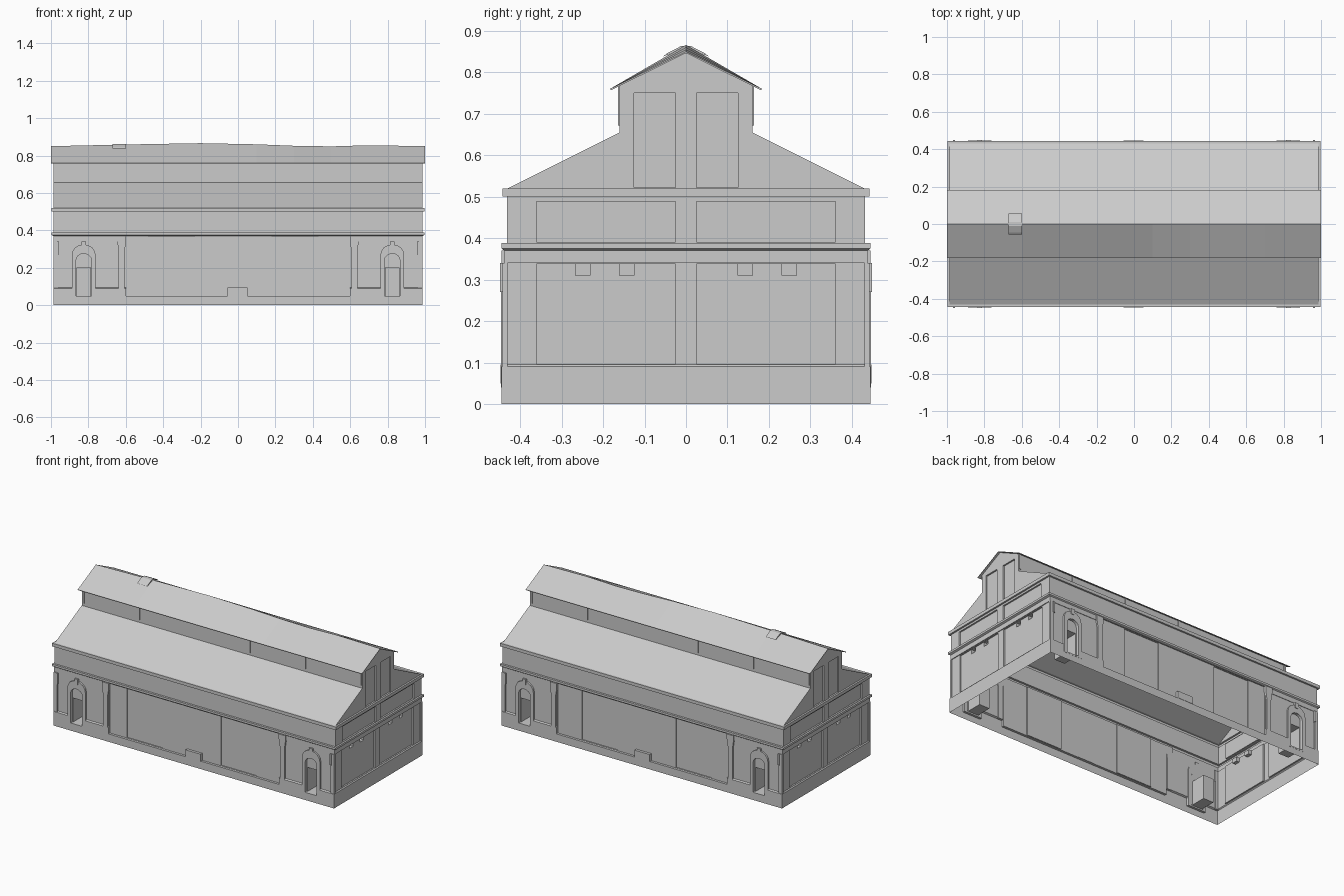
import bpy, bmesh, math

if "Cube" in bpy.data.objects:
    bpy.data.objects.remove(bpy.data.objects["Cube"])

def finish(bm, name):
    bmesh.ops.recalc_face_normals(bm, faces=bm.faces)
    me = bpy.data.meshes.new(name)
    bm.to_mesh(me)
    bm.free()
    ob = bpy.data.objects.new(name, me)
    bpy.context.collection.objects.link(ob)
    return ob

def prism(bm, pts, axis, a, b):
    """Extrude a 2D outline: axis 'x' takes (y, z) points, axis 'y' takes (x, z)."""
    put = (lambda p, t: (t, p[0], p[1])) if axis == 'x' else (lambda p, t: (p[0], t, p[1]))
    lo = [bm.verts.new(put(p, a)) for p in pts]
    hi = [bm.verts.new(put(p, b)) for p in pts]
    n = len(pts)
    bm.faces.new(lo)
    bm.faces.new(hi[::-1])
    for i in range(n):
        j = (i + 1) % n
        bm.faces.new((lo[i], hi[i], hi[j], lo[j]))

def box(bm, x0, x1, y0, y1, z0, z1):
    prism(bm, [(x0, z0), (x1, z0), (x1, z1), (x0, z1)], 'y', y0, y1)

def both(bm, x0, x1, y0, y1, z0, z1):
    """Same box on front and back."""
    for s in (-1, 1):
        box(bm, x0, x1, s * y0, s * y1, z0, z1)

def four(bm, x0, x1, y0, y1, z0, z1):
    """Same box in all four quadrants."""
    for s in (-1, 1):
        both(bm, s * x0, s * x1, y0, y1, z0, z1)

def arch(cx, w, z0, zs, rise):
    """Door outline with an arched head."""
    head = [(cx + w * math.cos(math.pi * k / 8), zs + rise * math.sin(math.pi * k / 8))
            for k in range(9)]
    return [(cx - w, z0), (cx + w, z0)] + head

def cut(ob, cutter):
    m = ob.modifiers.new("cut", 'BOOLEAN')
    m.operation, m.solver, m.object = 'DIFFERENCE', 'EXACT', cutter
    dg = bpy.context.evaluated_depsgraph_get()
    me = bpy.data.meshes.new_from_object(ob.evaluated_get(dg))
    ob.modifiers.clear()
    ob.data = me

# Shell: stacked rectangles (plinth, wall, frieze, cornices) topped by the gabled roof
rings = [(.987, .445, 0), (.987, .445, .09), (.981, .435, .095), (.981, .435, .34),
         (.986, .438, .34), (.986, .438, .37), (.998, .445, .375), (.998, .445, .388),
         (.987, .432, .388), (.987, .432, .50), (.998, .443, .50), (.998, .443, .52),
         (.987, .43, .52)]
bm = bmesh.new()
loops = [[bm.verts.new((sx * x, sy * y, z)) for sx, sy in ((-1, -1), (1, -1), (1, 1), (-1, 1))]
         for x, y, z in rings]
bm.faces.new(loops[0])
for a, b in zip(loops, loops[1:]):
    for i in range(4):
        j = (i + 1) % 4
        bm.faces.new((a[i], a[j], b[j], b[i]))
top = loops[-1]
crown = [(-.16, .655), (-.16, .768), (0, .846), (.16, .768), (.16, .655)]
left = [top[0]] + [bm.verts.new((-.987, y, z)) for y, z in crown] + [top[3]]
right = [top[1]] + [bm.verts.new((.987, y, z)) for y, z in crown] + [top[2]]
bm.faces.new(left)
bm.faces.new(right)
for i in range(6):
    bm.faces.new((left[i], left[i + 1], right[i + 1], right[i]))
shell = finish(bm, "building_shell")

# Arched door surrounds
bm = bmesh.new()
for cx in (-.825, .825):
    for s in (-1, 1):
        prism(bm, arch(cx, .063, .04, .27, .055), 'y', s * .43, s * .446)
surrounds = finish(bm, "door_surrounds")

# Cutters: long bays and end panels
bm = bmesh.new()
both(bm, -.6, .6, .430, .5, .05, .368)
for sx in (-1, 1):
    for sy in (-1, 1):
        for y0, y1, z0, z1 in ((.025, .36, .097, .338), (.025, .36, .391, .488),
                               (.025, .125, .522, .75)):
            depth = .972 if z1 < .35 else .977
            box(bm, sx * depth, sx * 1.05, sy * y0, sy * y1, z0, z1)
cut_a = finish(bm, "panel_cutter")

# Cutters: loading door panels and arched niches
bm = bmesh.new()
both(bm, -.48, -.23, .424, .5, .052, .366)
both(bm, .18, .43, .424, .5, .052, .366)
for cx in (-.825, .825):
    for s in (-1, 1):
        prism(bm, arch(cx, .041, .05, .24, .035), 'y', s * .428, s * .5)
cut_b = finish(bm, "niche_cutter")

# Cutters: deep doorways and end wall vents
bm = bmesh.new()
four(bm, .789, .861, .33, .5, .049, .202)
for sx in (-1, 1):
    for sy in (-1, 1):
        for y0, y1 in ((.125, .16), (.232, .267)):
            box(bm, sx * .95, sx * .978, sy * y0, sy * y1, .31, .337)
cut_c = finish(bm, "doorway_cutter")

for c in (cut_a, cut_b, cut_c):
    c.hide_render = True
    cut(shell, c)
for c in (cut_b, cut_c):
    cut(surrounds, c)
for c in (cut_a, cut_b, cut_c):
    bpy.data.objects.remove(c)

# Open the shell underneath and below the top roof
bm = bmesh.new()
bm.from_mesh(shell.data)
bm.normal_update()
gone = [f for f in bm.faces if all(v.co.z < .001 for v in f.verts)
        or (f.normal.z > .5 and f.calc_center_median().z > .77)]
bmesh.ops.delete(bm, geom=gone, context='FACES')
bm.to_mesh(shell.data)
bm.free()

# Sagging top roof sheet
ridge = [(-1, .85), (-.6, .859), (-.2, .866), (.1, .86), (.3, .852), (.5, .849), (.7, .855), (1, .85)]
bm = bmesh.new()
rows = [[bm.verts.new(p) for p in ((x, -.183, .76), (x, 0, z), (x, .183, .76))] for x, z in ridge]
for a, b in zip(rows, rows[1:]):
    for i in range(2):
        bm.faces.new((a[i], b[i], b[i + 1], a[i + 1]))
roof = finish(bm, "top_roof")
if roof.data.polygons[0].normal.z < 0:
    roof.data.flip_normals()
m = roof.modifiers.new("thickness", 'SOLIDIFY')
m.thickness, m.offset = .004, -1

# Small ridge cap
bm = bmesh.new()
prism(bm, [(-.055, .838), (-.045, .846), (-.012, .863), (.012, .863), (.045, .846),
           (.055, .838), (0, .857)], 'x', -.67, -.6)
finish(bm, "ridge_cap")

# Thin posts on the raised roof walls
bm = bmesh.new()
for x in (-.975, -.585, -.195, .195, .585, .975):
    both(bm, x - .006, x + .006, .158, .164, .672, .768)
finish(bm, "roof_wall_posts")

# Flared pilasters beside the long bays
bm = bmesh.new()
for s in (-1, 1):
    for t in (-1, 1):
        w = [(-.016, .09), (.016, .09), (.016, .29), (.024, .34), (.024, .37),
             (-.024, .37), (-.024, .34), (-.016, .29)]
        prism(bm, [(s * .622 + x, z) for x, z in w], 'y', t * .43, t * .445)
finish(bm, "bay_pilasters")

# Corner brackets and strips, keystones, central step blocks
bm = bmesh.new()
four(bm, .962, .986, .43, .443, .09, .34)
four(bm, .957, .969, .43, .448, .27, .34)
finish(bm, "corner_strips")
bm = bmesh.new()
four(bm, .813, .837, .43, .449, .305, .34)
finish(bm, "keystones")
bm = bmesh.new()
both(bm, -.057, .05, .428, .447, .05, .095)
finish(bm, "centre_blocks")
